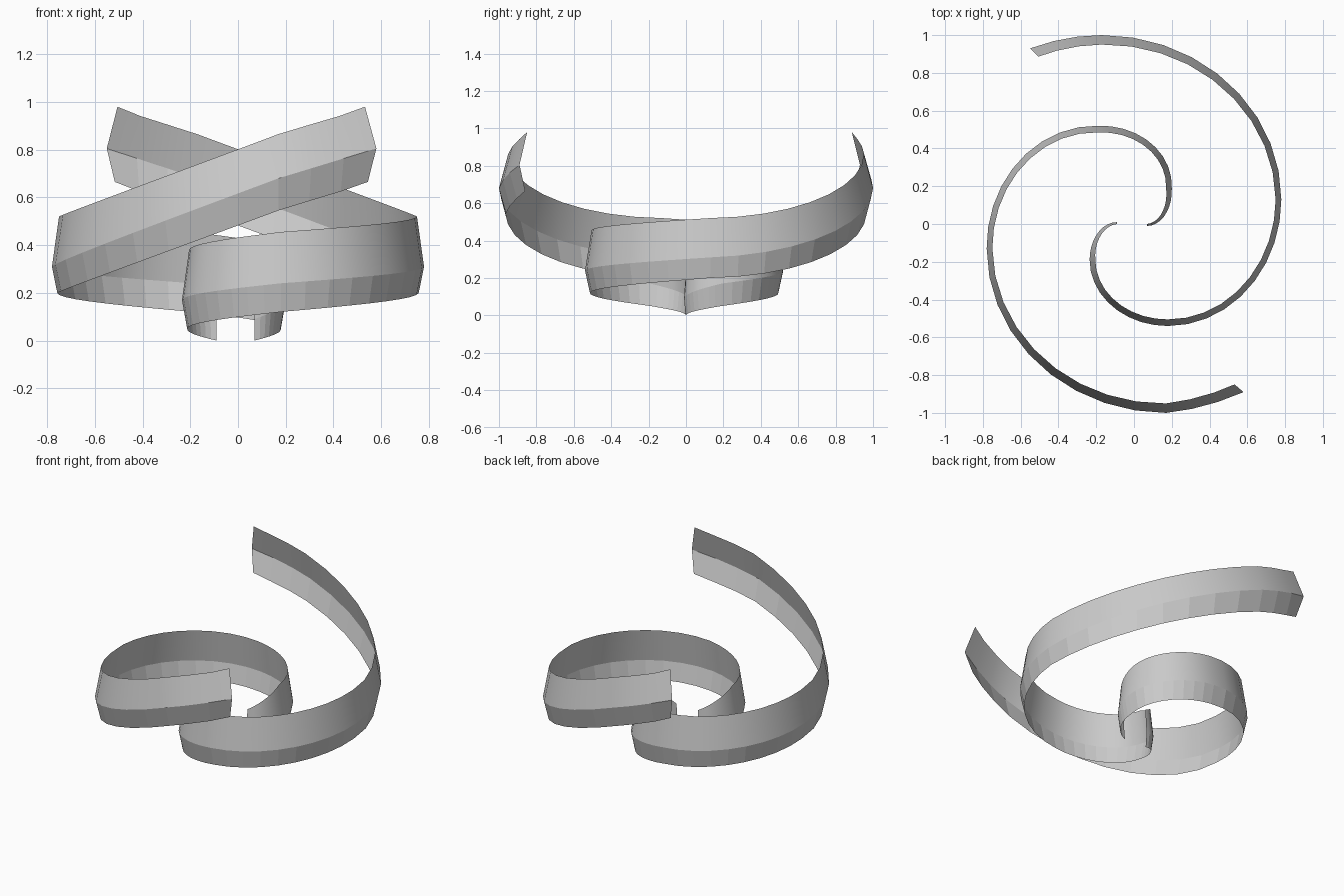
import bpy
import bmesh
from math import sin, cos, pi
from mathutils import Vector

cube = bpy.data.objects.get("Cube")
if cube:
    bpy.data.objects.remove(cube, do_unlink=True)

grey = bpy.data.materials.new("plain grey")
grey.use_nodes = True
grey.diffuse_color = (0.6, 0.6, 0.6, 1)
grey.node_tree.nodes["Principled BSDF"].inputs["Base Color"].default_value = (0.6, 0.6, 0.6, 1)

# Turning points of the spiral crease:
# x, y, z, height above crease, height below, inward lean, shift x, shift y
STATIONS = [
    (-0.09, 0.01, 0.09, 0.17, 0.09, 0.01, -0.02, 0),
    (-0.235, -0.19, 0.17, 0.21, 0.12, 0.03, -0.035, 0),
    (0.18, -0.54, 0.24, 0.215, 0.12, 0.035, -0.01, -0.02),
    (0.78, 0.13, 0.31, 0.21, 0.11, 0.03, 0, 0),
    (-0.17, 1.0, 0.68, 0.185, 0.135, 0.05, 0, 0),
    (-0.55, 0.93, 0.805, 0.175, 0.14, 0.055, 0.03, 0.04),
]


def spiral_samples():
    """Quarter-ellipse arcs between turning points."""
    rows = []
    last = len(STATIONS) - 2
    for q, (a, b) in enumerate(zip(STATIONS, STATIONS[1:])):
        steps = 3 if q == last else 9
        for i in range(steps + (q == last)):
            t = i / steps
            lead, lag = sin(t * pi / 2), 1 - cos(t * pi / 2)
            if q == last:
                lead, lag = t, t * t
            row = [p + (r - p) * t for p, r in zip(a, b)]
            fx, fy = (lead, lag) if q % 2 == 0 else (lag, lead)
            row[0] = a[0] + (b[0] - a[0]) * fx
            row[1] = a[1] + (b[1] - a[1]) * fy
            if q == last - 1:
                # the climb steepens along the outer sweep
                row[2] = a[2] + (b[2] - a[2]) * (0.88 * lag + 0.12 * t)
            rows.append(row)
    return rows


def build_ribbon(name, turned):
    rows = spiral_samples()
    crease = []
    for x, y, z, up, down, lean, sx, sy in rows:
        crease.append(Vector((sx - x, sy - y, z)) if turned else Vector((x, y, z)))
    bm = bmesh.new()
    rings = []
    n = len(rows)
    for i, (row, mid) in enumerate(zip(rows, crease)):
        tangent = crease[min(i + 1, n - 1)] - crease[max(i - 1, 0)]
        tangent.z = 0
        tangent.normalize()
        inward = Vector((-tangent.y, tangent.x, 0)) * row[5]
        if i == n - 1:
            inward -= tangent * 0.03    # pointed tip
        low = mid + inward * 0.75 - Vector((0, 0, row[4]))
        high = mid + inward + Vector((0, 0, row[3]))
        rings.append([bm.verts.new(p) for p in (low, mid, high)])
    for r, s in zip(rings, rings[1:]):
        for k in range(2):
            face = bm.faces.new((r[k], s[k], s[k + 1], r[k + 1]))
            face.smooth = k == 1        # smooth upper band, faceted lower band
            if turned:
                face.normal_flip()
        bm.edges.get((r[1], s[1])).smooth = False
    mesh = bpy.data.meshes.new(name)
    bm.to_mesh(mesh)
    bm.free()
    mesh.materials.append(grey)
    obj = bpy.data.objects.new(name, mesh)
    bpy.context.collection.objects.link(obj)


build_ribbon("back_spiral_ribbon", False)
build_ribbon("front_spiral_ribbon", True)
